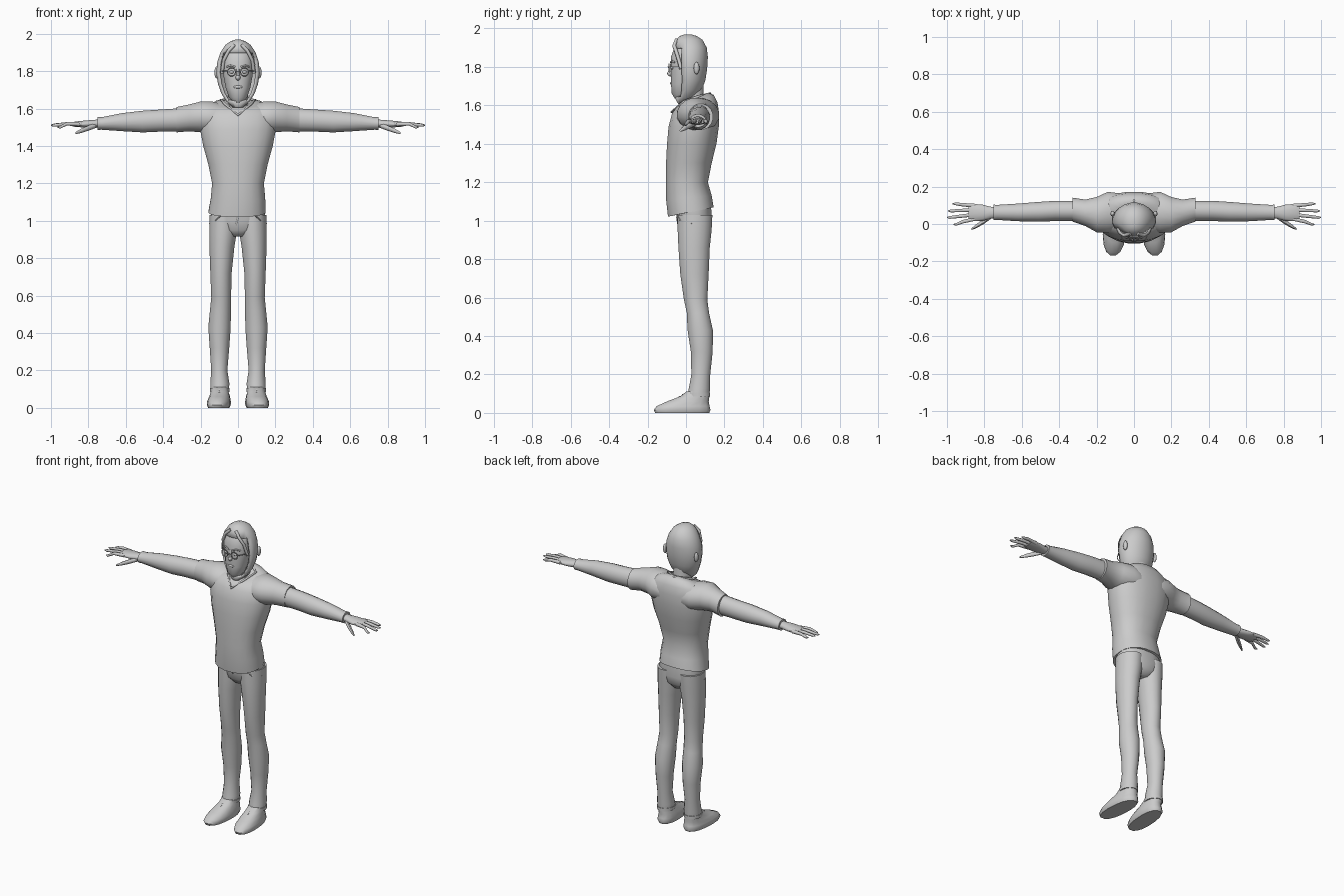
import bpy
import bmesh
import math
from mathutils import Vector

CM = 0.01  # section tables are written in hundredths of a unit

cube = bpy.data.objects.get("Cube")
if cube:
    bpy.data.objects.remove(cube, do_unlink=True)

grey = bpy.data.materials.new("plain grey")
grey.use_nodes = True
grey.diffuse_color = (0.6, 0.6, 0.6, 1)
grey.node_tree.nodes["Principled BSDF"].inputs["Base Color"].default_value = (0.6, 0.6, 0.6, 1)


def finish(name, bm, angle=50):
    """Turn a bmesh into a smooth shaded grey object."""
    bmesh.ops.recalc_face_normals(bm, faces=bm.faces)
    mesh = bpy.data.meshes.new(name)
    bm.to_mesh(mesh)
    bm.free()
    mesh.materials.append(grey)
    obj = bpy.data.objects.new(name, mesh)
    bpy.context.collection.objects.link(obj)
    bpy.ops.object.select_all(action='DESELECT')
    obj.select_set(True)
    bpy.context.view_layer.objects.active = obj
    bpy.ops.object.shade_smooth_by_angle(angle=math.radians(angle))
    return obj


def loft_mesh(sections, axis="z", side=1, sides=16, power=1.0, caps=True):
    """Skin oval sections (along, centre u, centre v, half u, half v, tilt).
    Sections run along z with u, v = x, y, or along x with u, v = y, z."""
    bm = bmesh.new()
    rings = []
    for along, cu, cv, hu, hv, *tilt in sections:
        ring = []
        for i in range(sides):
            a = math.tau * (i + 0.5) / sides
            c, s = math.cos(a), math.sin(a)
            u = cu + hu * math.copysign(abs(c) ** power, c)
            v = cv + hv * math.copysign(abs(s) ** power, s)
            w = along + (tilt[0] * s if tilt else 0)
            co = Vector((u, v, w) if axis == "z" else (w, u, v)) * CM
            co.x *= side
            ring.append(bm.verts.new(co))
        rings.append(ring)
    for low, high in zip(rings, rings[1:]):
        for i in range(sides):
            j = (i + 1) % sides
            bm.faces.new((low[i], low[j], high[j], high[i]))
    if caps:
        bm.faces.new(rings[0])
        bm.faces.new(rings[-1])
    return bm


def loft(name, sections, **options):
    return finish(name, loft_mesh(sections, **options))


def ball(name, centre, size):
    bm = bmesh.new()
    bmesh.ops.create_uvsphere(bm, u_segments=12, v_segments=8, radius=1)
    for v in bm.verts:
        v.co = Vector(a * b + c for a, b, c in zip(v.co, size, centre)) * CM
    return finish(name, bm)


def cord(name, points, radius, cyclic=False):
    """Round cord following a line of points."""
    curve = bpy.data.curves.new(name, 'CURVE')
    curve.dimensions = '3D'
    curve.bevel_depth = radius * CM
    curve.bevel_resolution = 1
    curve.use_fill_caps = True
    line = curve.splines.new('POLY')
    line.points.add(len(points) - 1)
    for p, co in zip(line.points, points):
        p.co = (*(Vector(co) * CM), 1)
    line.use_cyclic_u = cyclic
    curve.materials.append(grey)
    obj = bpy.data.objects.new(name, curve)
    bpy.context.collection.objects.link(obj)
    return obj


# Sweater body, with a sloping hem and neckline
loft("sweater_body", [
    (104.5, -0.5, 2.5, 15.5, 12, 2.5), (112, 0, 1.5, 14.7, 12, 1),
    (120, 0, 0.5, 14, 11), (130, 0, 1.5, 16, 12), (140, 0, 3, 18.8, 13),
    (149, 0, 4, 20.5, 13.2), (156, 0, 5, 20.5, 12.3), (160.5, 0, 6, 18.5, 10.5, 1),
    (163, 0, 6, 13, 8.5, 2.5), (163.5, 0, 5, 8.5, 6.5, 3)], sides=20, power=0.88)
cord("neckline", [(-9, 6, 164.5), (-6.5, -1, 162), (0, -7.4, 156.5),
                  (6.5, -1, 162), (9, 6, 164.5), (0, 12.5, 166)], 0.7, cyclic=True)
loft("neck", [(152, 0, 5, 6, 6), (162, 0, 4, 5.5, 5.5), (174, 0, 3, 5.5, 6)])

# Hips and fly
loft("hips", [(91.5, 0, 4.5, 4, 6), (95, 0, 4.5, 12, 8.5), (100, 0, 4.5, 15.2, 9.3),
              (109, 0, 3.5, 14, 9.5)], power=0.85)
cord("trouser_fly", [(0, -4.6, 102), (-1, -4, 98), (-0.5, -1.5, 94)], 0.6)

for side, word in ((1, "left"), (-1, "right")):
    # Shoulder, sleeve end and arm
    loft(word + "_shoulder", [
        (7, 6.5, 154, 10, 8), (14, 6.2, 155, 11.2, 9), (20, 5, 155.5, 9.6, 8.4),
        (26, 6, 155, 7.2, 7.3), (33, 7.7, 154, 6.5, 6.9)], axis="x", side=side)
    loft(word + "_arm", [
        (30, 7, 154, 5.5, 6.3), (42, 7, 153.5, 5.5, 6), (51, 6.5, 153, 5.4, 5.9),
        (62, 6.2, 152.7, 4.8, 4.9), (73, 6.2, 152, 4.1, 3.4), (75, 6.2, 152, 4.2, 3.5)],
        axis="x", side=side)

    # Hand
    loft(word + "_palm", [
        (73, 6.2, 152, 2.8, 2.3), (77, 6, 151.8, 3.4, 2.2), (81, 6, 151.7, 4.5, 2),
        (87, 6.3, 151.6, 4.7, 1.5), (88.5, 6.4, 151.5, 4.2, 1.1)],
        axis="x", side=side, sides=12)
    fingers = (("index", 2.7, -0.2, 96.5, 150), ("middle", 5.1, 3.5, 100, 151),
               ("ring", 7.5, 7, 99.5, 151.3), ("little", 9.8, 10.8, 97, 151))
    for label, base, tip, end, height in fingers:
        mid = (base + tip) / 2
        loft(word + "_" + label + "_finger", [
            (85, base, 151.6, 1.1, 1.2), (91.5, mid, 151.8, 1, 1),
            (end - 1.5, tip, height, 0.8, 0.8), (end, tip, height, 0.3, 0.3)],
            axis="x", side=side, sides=8)
    loft(word + "_thumb", [
        (76, 4.5, 151, 1.5, 1.5), (80, 1.6, 149.5, 1.5, 1.5),
        (84, -1, 148, 1.2, 1.2), (87, -2.8, 146.8, 0.5, 0.6)],
        axis="x", side=side, sides=8)

    # Trouser leg, pocket edge and shoe
    loft(word + "_trouser_leg", [
        (9, 9.8, 6.5, 5, 5.8), (13, 9.7, 7, 5.2, 5.6), (20, 10, 7.7, 4.4, 5),
        (32, 9.9, 8.2, 5.3, 5.8), (43, 9.9, 7.4, 6.1, 6.7), (52, 9.4, 6.2, 5.7, 5.9),
        (59, 9, 5, 5.4, 6.2), (72, 9.1, 4.4, 5.8, 7.5), (86, 8.6, 4.2, 6.8, 8.3),
        (95, 7.9, 4.5, 7.6, 9), (103, 7.7, 4.7, 7.6, 9.2)], side=side)
    cord(word + "_pocket_edge", [(side * 9, -4.7, 103), (side * 12, -2.8, 100),
                                 (side * 15.2, 3, 98.5)], 0.3)
    shoe = loft_mesh([
        (0, 10.3, -2, 5.6, 14.3), (1.5, 10.3, -2, 6.3, 15), (3.5, 10.2, -1.5, 6.2, 14),
        (6, 10, 1, 5.5, 11), (8.5, 9.8, 4.5, 4.8, 7.8), (11, 9.8, 6, 4.3, 6)],
        side=side, power=0.85)
    for v in shoe.verts:  # narrow heel and toes turned slightly out
        if v.co.z < 0.07:
            v.co.x += -side * 0.06 * (v.co.y + 0.02)
    finish(word + "_shoe", shoe)
    for k in range(3):
        y, z = -4.2 + k * 1.8, 6.7 + k * 1.1
        cord(word + "_shoe_lace", [(side * 7, y + 1, z - 0.6), (side * 10, y - 1, z + 0.4),
                                   (side * 13, y + 1, z - 0.6)], 0.6)
    loft(word + "_trouser_cuff", [(8.5, 9.8, 6.5, 5.4, 6.2), (10.5, 9.8, 6.5, 5.4, 6.2)],
         side=side)

# Face
loft("face", [
    (163, 0, -2, 2.5, 3.5), (166, 0, -1.8, 5, 5.7), (171, 0, -1, 6.7, 6.9),
    (178, 0, 0, 8, 7.9), (185, 0, 0, 8.3, 8), (192, 0, 1, 7, 6.5),
    (194, 0, 1, 4, 4)], power=0.9)
ball("nose", (0, -7.9, 176.5), (1.3, 1.9, 1.5))
cord("nose_bridge", [(0, -7.4, 182), (0, -8.4, 177)], 0.8)
ball("mouth", (0, -7.3, 171.5), (2.6, 1, 0.9))
cord("glasses_bridge", [(-1.3, -9, 179.5), (0, -9.3, 180), (1.3, -9, 179.5)], 0.25)

# Hair and beard shell, open around the face
hair = loft_mesh([
    (160.5, 0, -1.5, 2.5, 2.5), (164, 0, -0.5, 6.5, 5.5), (168, 0, 1, 9, 7.3),
    (173, 0, 1.7, 10.8, 8.5), (179, 0, 1.9, 11.8, 9.2), (185, 0, 1.9, 11.2, 9.6),
    (190, 0, 1.9, 9.5, 9), (194, 0, 1.7, 6.8, 7), (196, 0, 1.2, 4, 4.5),
    (196.8, 0, 1, 1.5, 2)], sides=20)
opening = []
for f in hair.faces:
    c = f.calc_center_median() / CM
    if 164 < c.z < 191 and c.y < -1.8:
        opening.append(f)
bmesh.ops.delete(hair, geom=opening, context='FACES')
shell = finish("hair_and_beard", hair)
thick = shell.modifiers.new("thickness", 'SOLIDIFY')
thick.thickness = 0.012

for side, word in ((1, "left"), (-1, "right")):
    # Fringe lock, ear, eye, brow and glasses
    cord(word + "_fringe", [(side * 2, -5, 194), (side * 5, -6.2, 191),
                            (side * 7.6, -4.5, 186), (side * 8.6, -2.5, 179)], 1)
    ball(word + "_ear", (side * 11.4, 5.5, 179.3), (1.2, 1.5, 3.2))
    ball(word + "_eye", (side * 3.4, -7.2, 179.5), (1.3, 0.8, 0.8))
    cord(word + "_brow", [(side * 1.5, -7.9, 182.3), (side * 4, -7.3, 183),
                          (side * 6, -5.8, 182.3)], 0.5)
    rim = [(side * 3.5 + 2.2 * math.cos(math.tau * i / 14), -8.8,
            179.5 + 2.2 * math.sin(math.tau * i / 14)) for i in range(14)]
    cord(word + "_glasses_rim", rim, 0.25, cyclic=True)
    cord(word + "_glasses_arm", [(side * 5.6, -8.8, 180), (side * 9, -3, 180),
                                 (side * 11, 4, 180)], 0.25)
